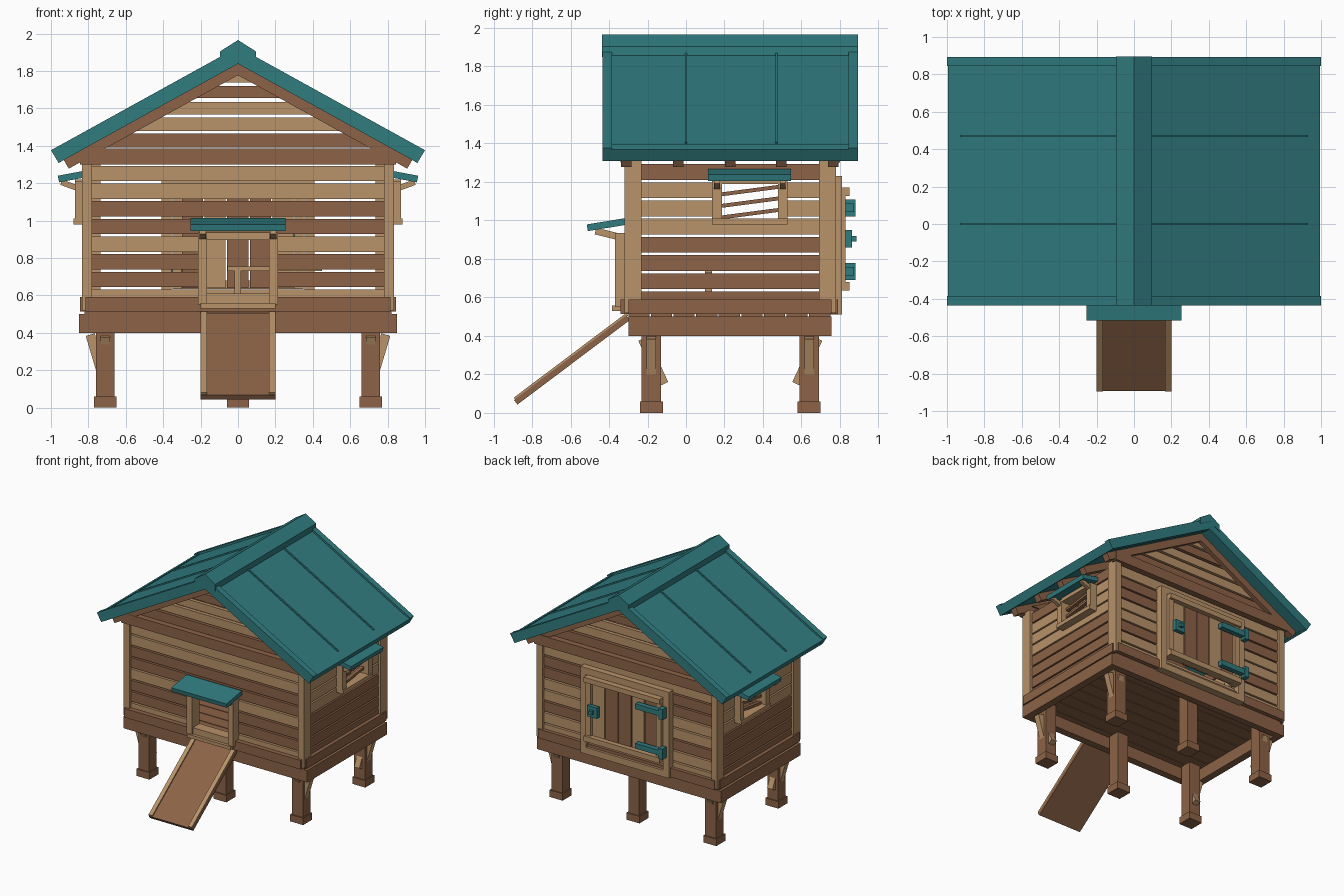
import bpy
import math
from mathutils import Vector

cube = bpy.data.objects.get("Cube")
if cube:
    bpy.data.objects.remove(cube, do_unlink=True)


def material(name, rgb):
    m = bpy.data.materials.new(name)
    m.use_nodes = True
    m.diffuse_color = (*rgb, 1)
    m.node_tree.nodes["Principled BSDF"].inputs["Base Color"].default_value = (*rgb, 1)
    return m


TEAL = material("teal paint", (0.030, 0.200, 0.213))
BROWN = material("brown wood", (0.262, 0.124, 0.062))
LIGHT = material("light wood", (0.479, 0.287, 0.142))
SIDES = (-1, 1)


def mesh(name, mat, verts, faces):
    me = bpy.data.meshes.new(name)
    me.from_pydata(verts, [], faces)
    me.materials.append(mat)
    ob = bpy.data.objects.new(name, me)
    bpy.context.collection.objects.link(ob)
    return ob


def prism(name, mat, profile, lo, hi, axis="y"):
    """Extrude a closed profile in xz along y, or in yz along x."""
    n = len(profile)
    area = sum(profile[i - 1][0] * profile[i][1] - profile[i][0] * profile[i - 1][1] for i in range(n))
    if (area > 0) == (axis == "y"):
        profile = profile[::-1]
    if axis == "y":
        verts = [(a, t, b) for t in (lo, hi) for a, b in profile]
    else:
        verts = [(t, a, b) for t in (lo, hi) for a, b in profile]
    faces = [tuple(range(n)), tuple(range(2 * n - 1, n - 1, -1))]
    faces += [(i, i + n, (i + 1) % n + n, (i + 1) % n) for i in range(n)]
    faces[2:] = [f[::-1] for f in faces[2:]]
    # caps and sides are wound to face outwards
    faces = [f[::-1] for f in faces]
    return mesh(name, mat, verts, faces)


def box(name, mat, x, y, z):
    return prism(name, mat, [(x[0], z[0]), (x[1], z[0]), (x[1], z[1]), (x[0], z[1])], y[0], y[1])


def bar(name, mat, p, q, thick, lo, hi, axis="y"):
    """Tilted board from p to q in the profile plane, centred on that line."""
    p, q = Vector(p), Vector(q)
    d = (q - p).normalized() * thick / 2
    n = Vector((-d.y, d.x))
    return prism(name, mat, [tuple(v) for v in (p - n, q - n, q + n, p + n)], lo, hi, axis)


def mirror_x(pair, s):
    return tuple(sorted((pair[0] * s, pair[1] * s)))


# Legs, feet and corner braces
for y in (-0.18, 0.64):
    for x in (-0.71, 0, 0.71):
        box("leg", BROWN, (x - 0.05, x + 0.05), (y - 0.05, y + 0.05), (0.05, 0.5))
        box("foot", BROWN, (x - 0.06, x + 0.06), (y - 0.06, y + 0.06), (0, 0.058))
        if x:
            s = 1 if x > 0 else -1
            t = 1 if y > 0 else -1
            bar("side_brace", LIGHT, (s * 0.79, 0.39), (s * 0.71, 0.12), 0.05, y - 0.025, y + 0.025)
            bar("inner_brace", LIGHT, (y + t * 0.045, 0.385), (y - t * 0.065, 0.15), 0.05,
                x - 0.025, x + 0.025, "x")

# Base frame, skirting and floor
for y in ((-0.30, -0.24), (0.70, 0.755)):
    box("base_beam", BROWN, (-0.85, 0.85), y, (0.40, 0.50))
for y in ((-0.34, -0.30), (0.755, 0.79)):
    box("end_skirting", BROWN, (-0.815, 0.815), y, (0.515, 0.59))
for s in SIDES:
    box("side_base_beam", BROWN, mirror_x((0.79, 0.85), s), (-0.24, 0.70), (0.40, 0.50))
    box("side_skirting", BROWN, mirror_x((0.805, 0.845), s), (-0.30, 0.755), (0.515, 0.59))
for i in range(9):
    y = -0.30 + i * 0.1175
    box("floor_plank", BROWN, (-0.82, 0.82), (y, y + 0.11), (0.498, 0.522))

# Corner posts
for s in SIDES:
    for y, inner in (((-0.32, -0.23), (-0.27, -0.23)), ((0.69, 0.78), (0.69, 0.73))):
        box("corner_post", LIGHT, mirror_x((0.78, 0.834), s), y, (0.52, 1.32))
        box("inner_post", LIGHT, mirror_x((0.735, 0.78), s), inner, (0.52, 1.32))


# Plank walls, listed from bottom to top, split around openings
def plank_wall(name, axis, depth, span, hole, hole_z, colours):
    for i, c in enumerate(colours):
        mid = 0.59 + i * 0.0945
        z = (mid - 0.041, mid + 0.041)
        parts = [span]
        if hole_z[0] < mid < hole_z[1]:
            parts = [(span[0], hole[0]), (hole[1], span[1])]
        for p in parts:
            x, y = (p, depth) if axis == "x" else (depth, p)
            box(name, LIGHT if c == "L" else BROWN, x, y, z)


plank_wall("front_plank", "x", (-0.30, -0.27), (-0.78, 0.78), (-0.17, 0.17), (0.57, 0.92), "LBBLBBLL")
plank_wall("back_plank", "x", (0.73, 0.76), (-0.78, 0.78), (-0.36, 0.36), (0.6, 1.2), "LLBLLBBL")
for s in SIDES:
    plank_wall("side_plank", "y", mirror_x((0.785, 0.815), s), (-0.23, 0.69), (0.17, 0.49),
               (1.0, 1.2), "BBBBLLLB")

# Gables: tie beam and tapering planks
for y, beam in (((-0.30, -0.27), (-0.34, -0.29)), ((0.73, 0.76), (0.75, 0.80))):
    box("tie_beam", BROWN, (-0.845, 0.845), beam, (1.30, 1.385))
    for z0, z1, m in ((1.39, 1.465, BROWN), (1.48, 1.55, LIGHT), (1.568, 1.635, LIGHT),
                      (1.655, 1.72, BROWN), (1.738, 1.79, LIGHT)):
        a, b = (1.82 - z0) / 0.554, (1.82 - z1) / 0.554
        prism("gable_plank", m, [(-a, z0), (a, z0), (b, z1), (-b, z1)], *y)

# Roof: rafters, panels, rake boards, eave strips, seams and ridge cap
SLOPE = 0.552


def roof_strip(name, mat, s, x, z, drop, y):
    """Sloping slab whose upper line has height z at the ridge."""
    a, b = x
    pts = [(a, z - a * SLOPE), (b, z - b * SLOPE),
           (b - drop * 0.45, z - drop - (b - drop * 0.45) * SLOPE), (a, z - drop - a * SLOPE)]
    prism(name, mat, [(s * u, v) for u, v in pts], *y)


for s in SIDES:
    for y in (-0.31, -0.04, 0.23, 0.495, 0.765):
        roof_strip("rafter", BROWN, s, (0, 0.935), 1.845, 0.068, (y - 0.028, y + 0.028))
    roof_strip("roof_panel", TEAL, s, (0, 0.98), 1.91, 0.066, (-0.42, 0.88))
    roof_strip("eave_strip", TEAL, s, (0.945, 0.995), 1.917, 0.08, (-0.425, 0.885))
    for y in ((-0.435, -0.385), (0.845, 0.893)):
        roof_strip("rake_board", TEAL, s, (0, 1.0), 1.928, 0.09, y)
    for y in (0.0, 0.47):
        roof_strip("roof_seam", TEAL, s, (0.08, 0.93), 1.922, 0.03, (y - 0.006, y + 0.006))
prism("ridge_cap", TEAL, [(-0.095, 1.85), (-0.095, 1.905), (0, 1.965), (0.095, 1.905),
                          (0.095, 1.85), (0, 1.90)], -0.437, 0.895)

# Front doorway with canopy
for s in SIDES:
    box("doorway_jamb", LIGHT, mirror_x((0.165, 0.215), s), (-0.37, -0.27), (0.55, 0.935))
    bar("canopy_strut", LIGHT, (-0.47, 0.945), (-0.33, 0.91), 0.035,
        *mirror_x((0.17, 0.205), s), "x")
box("doorway_head", LIGHT, (-0.165, 0.165), (-0.36, -0.27), (0.895, 0.935))
box("doorway_sill", LIGHT, (-0.2, 0.2), (-0.385, -0.27), (0.53, 0.558))
box("doorway_threshold", LIGHT, (-0.165, 0.165), (-0.36, -0.27), (0.558, 0.61))
bar("doorway_canopy", TEAL, (-0.513, 0.962), (-0.31, 0.995), 0.035, -0.255, 0.255, "x")

# Ramp with side rails
bar("ramp_board", BROWN, (-0.885, 0.055), (-0.30, 0.495), 0.03, -0.2, 0.2, "x")
for s in SIDES:
    bar("ramp_rail", LIGHT, (-0.89, 0.073), (-0.305, 0.513), 0.016, *mirror_x((0.165, 0.2), s), "x")

# Perch on a post inside
box("perch_post", LIGHT, (-0.02, 0.015), (0.1, 0.135), (0.52, 0.73))
box("perch", LIGHT, (-0.055, 0.45), (0.1, 0.135), (0.73, 0.755))

# Side windows with slanted slats and canopies
for s in SIDES:
    frame = mirror_x((0.78, 0.872), s)
    for y in ((0.135, 0.187), (0.478, 0.527)):
        box("window_jamb", LIGHT, frame, y, (1.0, 1.21))
        mid = sum(y) / 2
        bar("window_canopy_strut", LIGHT, (s * 0.945, 1.205), (s * 0.85, 1.17), 0.03, mid - 0.015, mid + 0.015)
    box("window_sill", LIGHT, mirror_x((0.78, 0.88), s), (0.135, 0.527), (0.978, 1.01))
    box("window_head", LIGHT, frame, (0.187, 0.478), (1.19, 1.22))
    for z in (1.035, 1.095, 1.155):
        bar("window_slat", BROWN, (0.18, z - 0.02), (0.485, z + 0.02), 0.02, *mirror_x((0.80, 0.83), s), "x")
    bar("window_canopy", TEAL, (s * 0.96, 1.222), (s * 0.81, 1.25), 0.036, 0.115, 0.545)

# Back door: surround, planks, rails, hinges and latch
for s in SIDES:
    box("door_surround_side", LIGHT, mirror_x((0.355, 0.41), s), (0.73, 0.81), (0.51, 1.23))
    box("door_stile", LIGHT, mirror_x((0.302, 0.35), s), (0.77, 0.83), (0.635, 1.17))
for z in ((0.51, 0.565), (1.175, 1.23)):
    box("door_surround_rail", LIGHT, (-0.355, 0.355), (0.73, 0.81), z)
for z in ((0.635, 0.68), (1.128, 1.17)):
    box("door_rail", LIGHT, (-0.35, 0.35), (0.80, 0.85), z)
for i, m in enumerate((BROWN, LIGHT, BROWN, BROWN, LIGHT)):
    x = -0.30 + i * 0.121
    box("door_plank", m, (x, x + 0.113), (0.775, 0.81), (0.64, 1.165))
for z in (0.735, 1.065):
    box("hinge_strap", TEAL, (-0.40, -0.14), (0.83, 0.872), (z - 0.022, z + 0.022))
    box("hinge_plate", TEAL, (-0.40, -0.36), (0.83, 0.88), (z - 0.045, z + 0.045))
box("latch_plate", TEAL, (0.22, 0.31), (0.83, 0.863), (0.86, 0.95))
box("latch_knob", TEAL, (0.25, 0.28), (0.86, 0.885), (0.89, 0.92))
